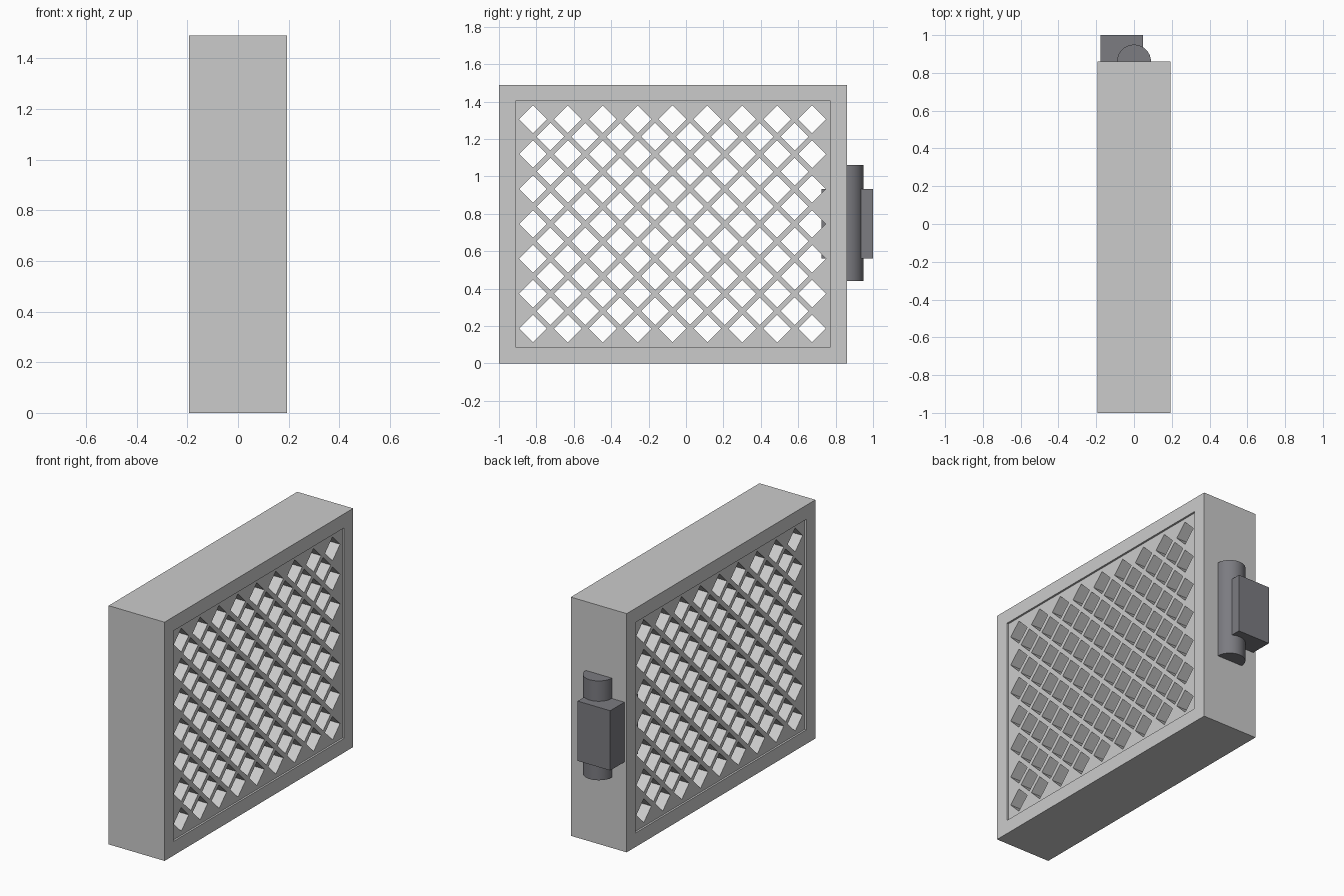
import bpy, bmesh, math

if "Cube" in bpy.data.objects:
    bpy.data.objects.remove(bpy.data.objects["Cube"])

HALF = 0.193                      # half thickness of the frame
Y0, Y1, Z0, Z1 = -1.0, 0.86, 0.0, 1.49
RIM, RECESS = 0.088, 0.012
PITCH, DIAG = 0.1865, 0.074       # lattice spacing and diamond half diagonal


def new_object(name, bm):
    bmesh.ops.recalc_face_normals(bm, faces=bm.faces)
    mesh = bpy.data.meshes.new(name)
    bm.to_mesh(mesh)
    bm.free()
    ob = bpy.data.objects.new(name, mesh)
    bpy.context.collection.objects.link(ob)
    return ob


def prism(bm, outline, x0, x1):
    """Closed prism along x from a (y, z) outline."""
    a = [bm.verts.new((x0, y, z)) for y, z in outline]
    b = [bm.verts.new((x1, y, z)) for y, z in outline]
    bm.faces.new(a)
    bm.faces.new(b[::-1])
    for i in range(len(a)):
        j = (i + 1) % len(a)
        bm.faces.new((a[i], b[i], b[j], a[j]))


def rect(inset):
    y0, y1, z0, z1 = Y0 + inset, Y1 - inset, Z0 + inset, Z1 - inset
    return [(y0, z0), (y1, z0), (y1, z1), (y0, z1)]


# Outer frame: rectangular ring, four loops swept around the corners
bm = bmesh.new()
loops = [[bm.verts.new((x, y, z)) for y, z in rect(inset)]
         for x, inset in ((-HALF, 0), (HALF, 0), (HALF, RIM), (-HALF, RIM))]
for k in range(4):
    a, b = loops[k], loops[(k + 1) % 4]
    for i in range(4):
        j = (i + 1) % 4
        bm.faces.new((a[i], a[j], b[j], b[i]))
new_object("outer_frame", bm)

# Lattice panel: slightly recessed slab
bm = bmesh.new()
prism(bm, rect(RIM), -HALF + RECESS, HALF - RECESS)
panel = new_object("lattice_panel", bm)

# Diamond holes: two interleaved grids cut through the slab
bm = bmesh.new()
cy, cz = -0.072, 0.746
for cols, rows in ((9, 7), (8, 6)):
    for c in range(cols):
        for r in range(rows):
            y = cy + (c - (cols - 1) / 2) * PITCH
            z = cz + (r - (rows - 1) / 2) * PITCH
            prism(bm, [(y - DIAG, z), (y, z - DIAG), (y + DIAG, z), (y, z + DIAG)], -0.3, 0.3)
cutter = new_object("diamond_cutter", bm)
cutter.hide_render = True
mod = panel.modifiers.new("holes", 'BOOLEAN')
mod.operation = 'DIFFERENCE'
mod.solver = 'EXACT'
mod.object = cutter
bpy.context.view_layer.objects.active = panel
bpy.ops.object.modifier_apply(modifier=mod.name)
bpy.data.objects.remove(cutter)

# Darker metal for the latch
metal = bpy.data.materials.new("dark_metal")
metal.diffuse_color = (0.2, 0.2, 0.22, 1)
metal.use_nodes = True
metal.node_tree.nodes["Principled BSDF"].inputs["Base Color"].default_value = metal.diffuse_color

# Hinge barrel half sunk into the end of the frame
bpy.ops.mesh.primitive_cylinder_add(vertices=32, radius=0.09, depth=0.62, location=(0, 0.86, 0.75))
barrel = bpy.context.object
barrel.name = "hinge_barrel"
bpy.ops.object.shade_smooth_by_angle(angle=math.radians(40))
barrel.data.materials.append(metal)

# Hinge block crossing the barrel
bm = bmesh.new()
prism(bm, [(0.725, 0.56), (1.0, 0.56), (1.0, 0.933), (0.725, 0.933)], -0.177, 0.048)
new_object("hinge_block", bm).data.materials.append(metal)
